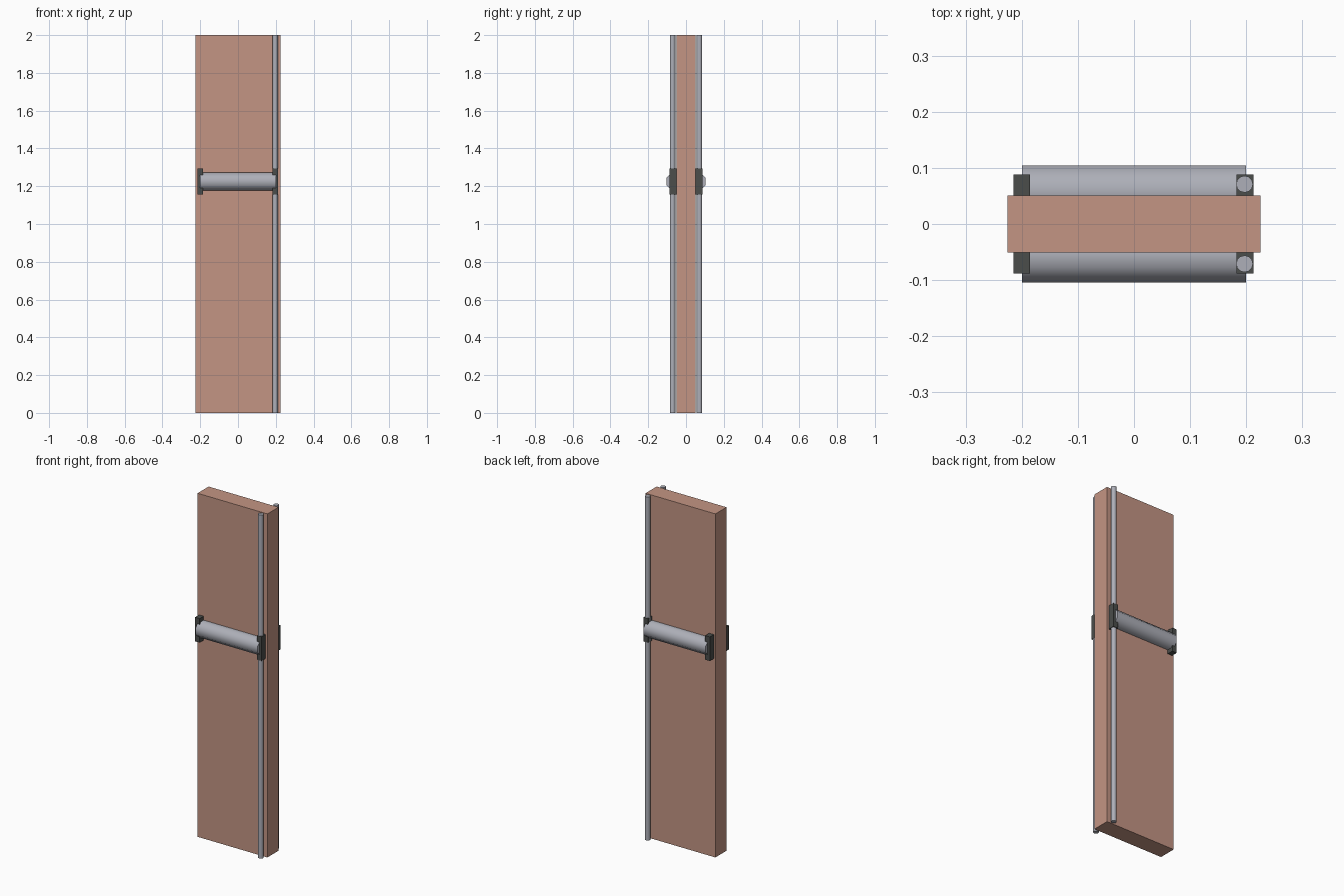
import bpy, math
from mathutils import Matrix

if "Cube" in bpy.data.objects:
    bpy.data.objects.remove(bpy.data.objects["Cube"])


def material(name, rgb):
    m = bpy.data.materials.new(name)
    m.diffuse_color = (*rgb, 1)
    m.use_nodes = True
    m.node_tree.nodes["Principled BSDF"].inputs["Base Color"].default_value = m.diffuse_color
    return m


BROWN = material("brown_leaf", (0.55, 0.30, 0.23))
STEEL = material("pale_steel", (0.42, 0.43, 0.48))
DARK = material("dark_metal", (0.07, 0.075, 0.07))


def finish(name, mat):
    ob = bpy.context.object
    ob.name = name
    ob.data.materials.append(mat)
    return ob


def box(name, lo, hi, mat):
    bpy.ops.mesh.primitive_cube_add(size=1)
    ob = finish(name, mat)
    size = [b - a for a, b in zip(lo, hi)]
    mid = [(a + b) / 2 for a, b in zip(lo, hi)]
    ob.data.transform(Matrix.Translation(mid) @ Matrix.Diagonal((*size, 1)))
    return ob


def cylinder(name, sides, radius, length, centre, turn, mat, angle):
    bpy.ops.mesh.primitive_cylinder_add(vertices=sides, radius=radius, depth=length)
    ob = finish(name, mat)
    ob.data.transform(Matrix.Translation(centre) @ turn)
    bpy.ops.object.shade_smooth_by_angle(angle=math.radians(angle))
    return ob


BAR_Z = 1.225
# Axis along x, with a flat side of the octagon facing outward
along_x = Matrix.Rotation(math.pi / 2, 4, 'Y') @ Matrix.Rotation(math.pi / 8, 4, 'Z')

# The front and back halves of the door carry the same fittings
for side, s in (("front", -1), ("back", 1)):
    # Half-thickness door leaf
    y0, y1 = sorted((0, s * 0.051))
    box(f"{side}_door_leaf", (-0.225, y0, 0), (0.225, y1, 2), BROWN)

    # Push bar, partly sunk into the leaf
    cylinder(f"{side}_push_bar", 8, 0.051, 0.4, (0, s * 0.057, BAR_Z), along_x, STEEL, 50)

    # End brackets
    y0, y1 = sorted((s * 0.045, s * 0.088))
    for label, x in (("left", -0.2), ("right", 0.198)):
        box(f"{side}_{label}_bracket", (x - 0.015, y0, BAR_Z - 0.07),
            (x + 0.015, y1, BAR_Z + 0.07), DARK)

    # Full-height locking rod
    cylinder(f"{side}_vertical_rod", 12, 0.015, 2.0, (0.197, s * 0.071, 1.0),
             Matrix.Identity(4), STEEL, 40)
